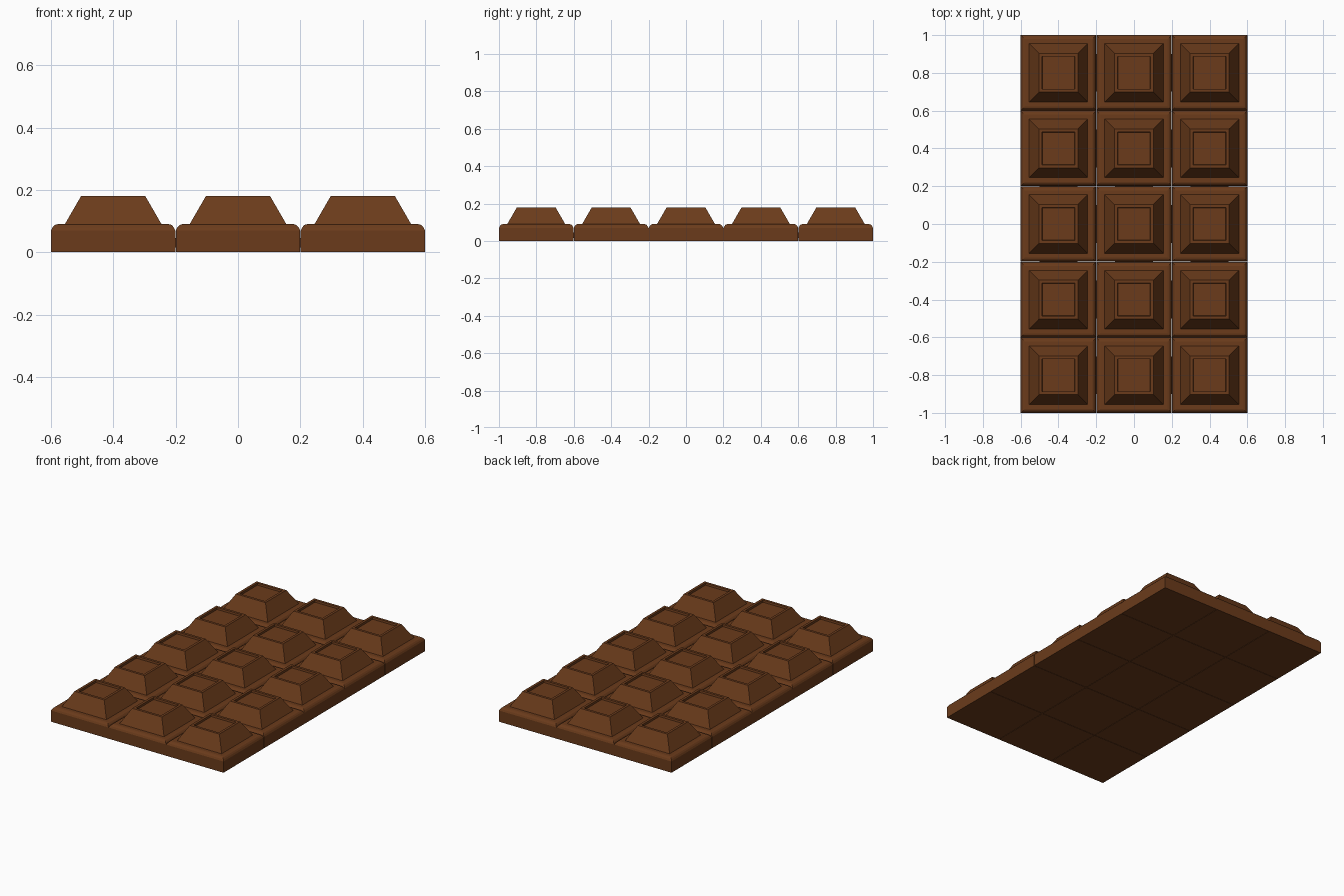
import bpy, bmesh

if "Cube" in bpy.data.objects:
    bpy.data.objects.remove(bpy.data.objects["Cube"])

PITCH = 0.4004      # spacing of the squares
HALF = 0.1992       # half width of one square

chocolate = bpy.data.materials.new("chocolate")
chocolate.diffuse_color = (0.147, 0.044, 0.011, 1)
chocolate.use_nodes = True
chocolate.node_tree.nodes["Principled BSDF"].inputs["Base Color"].default_value = chocolate.diffuse_color

# Square cross-sections of one piece, bottom to top: (half width, height)
RINGS = [(HALF, 0), (HALF, 0.07), (HALF - 0.005, 0.080), (HALF - 0.012, 0.0875),
         (HALF - 0.021, 0.09), (0.155, 0.09), (0.103, 0.18),
         (0.087, 0.18), (0.085, 0.168)]


def loft_squares(name, rings):
    bm = bmesh.new()
    loops = [[bm.verts.new((sx * h, sy * h, z))
              for sx, sy in ((-1, -1), (1, -1), (1, 1), (-1, 1))]
             for h, z in rings]
    for a, b in zip(loops, loops[1:]):
        for i in range(4):
            j = (i + 1) % 4
            bm.faces.new((a[i], a[j], b[j], b[i]))
    bm.faces.new(loops[0][::-1])
    bm.faces.new(loops[-1])
    mesh = bpy.data.meshes.new(name)
    bm.to_mesh(mesh)
    bm.free()
    mesh.materials.append(chocolate)
    return mesh


def place(name, mesh, loc):
    ob = bpy.data.objects.new(name, mesh)
    ob.location = loc
    bpy.context.collection.objects.link(ob)
    return ob


def bridge_mesh(name, sx, sy):
    bm = bmesh.new()
    bmesh.ops.create_cube(bm, size=1)
    bmesh.ops.scale(bm, vec=(sx, sy, 0.03), verts=bm.verts)
    mesh = bpy.data.meshes.new(name)
    bm.to_mesh(mesh)
    bm.free()
    mesh.materials.append(chocolate)
    return mesh


# Grid of pieces, joined by thin bridges in the break lines
piece = loft_squares("chocolate_piece", RINGS)
bridge_x = bridge_mesh("bridge_x", 0.006, 0.2)
bridge_y = bridge_mesh("bridge_y", 0.2, 0.006)
for i in range(3):
    for j in range(5):
        x, y = (i - 1) * PITCH, (j - 2) * PITCH
        place(f"piece_{i}_{j}", piece, (x, y, 0))
        if i < 2:
            place(f"bridge_x_{i}_{j}", bridge_x, (x + PITCH / 2, y, 0.03))
        if j < 4:
            place(f"bridge_y_{i}_{j}", bridge_y, (x, y + PITCH / 2, 0.03))
